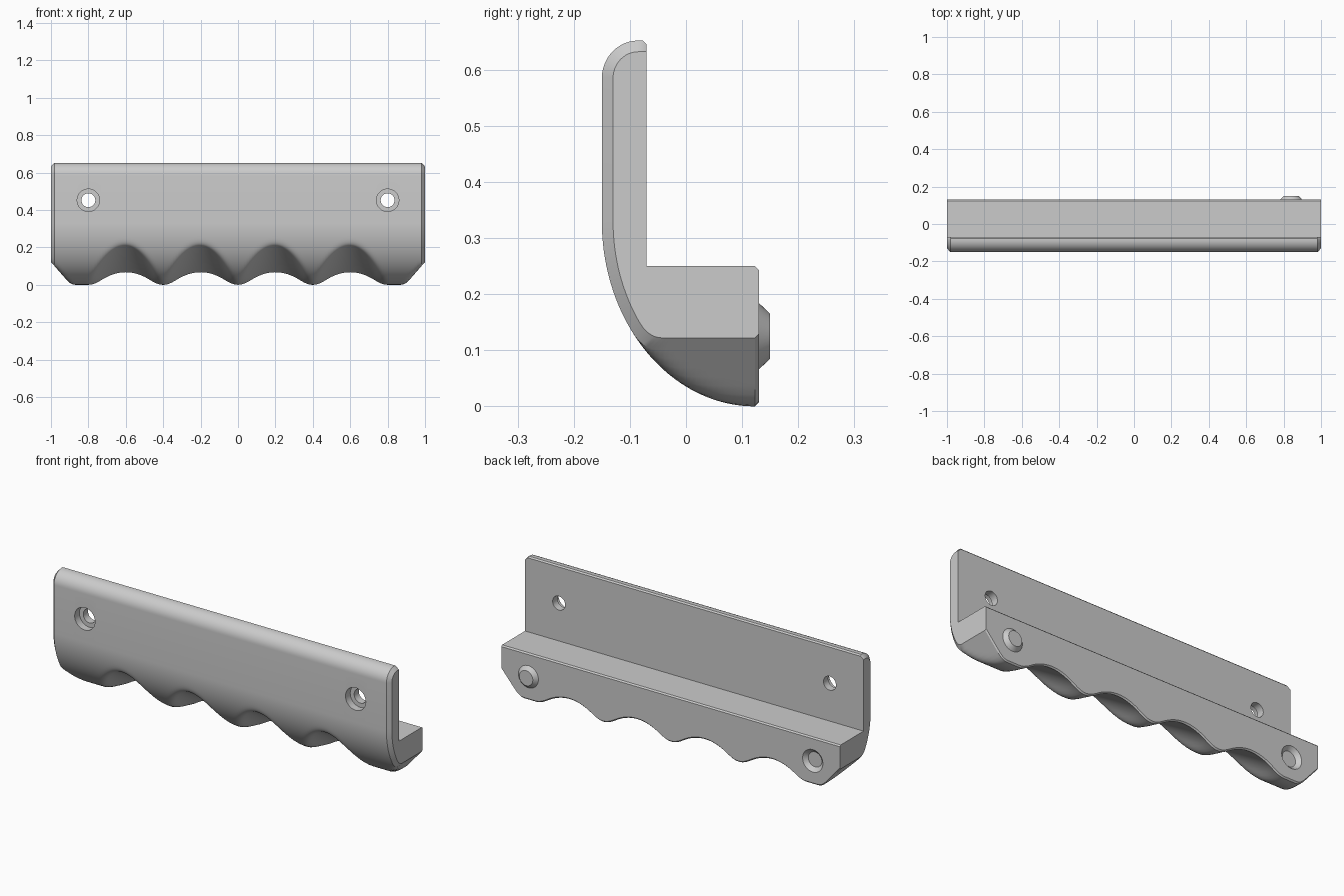
import bpy, bmesh, math
from mathutils import Matrix

if "Cube" in bpy.data.objects:
    bpy.data.objects.remove(bpy.data.objects["Cube"])

grey = bpy.data.materials.new("plain grey")
grey.use_nodes = True
grey.diffuse_color = (0.6, 0.6, 0.6, 1)
grey.node_tree.nodes["Principled BSDF"].inputs["Base Color"].default_value = grey.diffuse_color

FRONT, BACK, BEVEL = -0.15, 0.13, 0.007
PLATE_BACK, SHELF, TOP = -0.07, 0.25, 0.652


def finish(name, bm):
    bmesh.ops.recalc_face_normals(bm, faces=bm.faces)
    mesh = bpy.data.meshes.new(name)
    bm.to_mesh(mesh)
    bm.free()
    mesh.materials.append(grey)
    obj = bpy.data.objects.new(name, mesh)
    bpy.context.collection.objects.link(obj)
    return obj


def cone(name, x, z, y0, y1, r0, r1):
    """Round part along y, radius r0 at y0 and r1 at y1."""
    bm = bmesh.new()
    place = Matrix.Translation((x, (y0 + y1) / 2, z)) @ Matrix.Rotation(-math.pi / 2, 4, 'X')
    bmesh.ops.create_cone(bm, cap_ends=True, segments=48, radius1=r0, radius2=r1,
                          depth=y1 - y0, matrix=place)
    return finish(name, bm)


def smooth_max(a, b, k=0.028):
    h = max(k - abs(a - b), 0) / k
    return max(a, b) + h * h * k / 4


def underside(x, y, z):
    """Raise the curved underside by the finger grooves and the sloped ends."""
    dx = min(abs(abs(x) - c) for c in (0.2, 0.6))
    forward = BACK - y
    groove = 0.063 + 0.585 * forward - 2.4 * dx * dx * (1 + 3.5 * forward)
    slope = 0.122 - 1.15 * (1 - abs(x))
    return smooth_max(smooth_max(z, groove), slope)


def section(x, inset):
    """Closed yz outline of the grip at one x."""
    pts = []
    yc, zc = BACK - BEVEL, 0.33
    # rounded top edge, from the top down to the front
    for i in range(13):
        a = math.pi / 2 * i / 12
        pts.append((-0.085 - (0.065 - inset) * math.sin(a),
                    0.585 + (TOP - 0.585 - inset) * math.cos(a)))
    # curved front and underside
    for i in range(41):
        a = math.pi / 2 * i / 40
        y = yc - (yc - FRONT - inset) * math.cos(a)
        z = zc - (zc - inset) * math.sin(a)
        pts.append((y, underside(x, y, z)))
    # back, shelf and rear of the plate
    pts += [(BACK, pts[-1][1] + BEVEL), (BACK, SHELF - BEVEL), (BACK - BEVEL, SHELF),
            (PLATE_BACK, SHELF), (PLATE_BACK, TOP - max(inset, BEVEL)),
            (PLATE_BACK - BEVEL, TOP - inset)]
    return [(x, y, z) for y, z in pts]


# Grip: outlines skinned along x, drawn in at both ends
bm = bmesh.new()
n = 140
stations = [(-1, 0.02)] + [(-0.982 + 1.964 * i / n, 0) for i in range(n + 1)] + [(1, 0.02)]
rings = [[bm.verts.new(p) for p in section(x, inset)] for x, inset in stations]
for a, b in zip(rings, rings[1:]):
    for i in range(len(a)):
        j = (i + 1) % len(a)
        bm.faces.new((a[i], a[j], b[j], b[i]))
bm.faces.new(rings[0])
bm.faces.new(rings[-1])
grip = finish("grip", bm)

# Screw holes with counterbores, and the locating socket in the back
cutters = [cone("socket_cutter", -0.84, 0.125, BACK - 0.02, BACK + 0.01, 0.04, 0.07)]
for x in (-0.8, 0.8):
    cutters.append(cone("hole_cutter", x, 0.452, -0.2, 0, 0.037, 0.037))
    cutters.append(cone("counterbore_cutter", x, 0.452, -0.2, -0.11, 0.06, 0.06))

bpy.context.view_layer.objects.active = grip
for cutter in cutters:
    cutter.hide_render = True
    mod = grip.modifiers.new("cut", 'BOOLEAN')
    mod.operation, mod.solver, mod.object = 'DIFFERENCE', 'EXACT', cutter
    bpy.ops.object.modifier_apply(modifier=mod.name)
    bpy.data.objects.remove(cutter)

# Locating peg on the back
peg = cone("locating_peg", 0.84, 0.125, BACK - 0.002, BACK + 0.02, 0.061, 0.04)

bpy.ops.object.select_all(action='DESELECT')
for obj in (grip, peg):
    obj.select_set(True)
bpy.ops.object.shade_smooth_by_angle(angle=math.radians(28))
